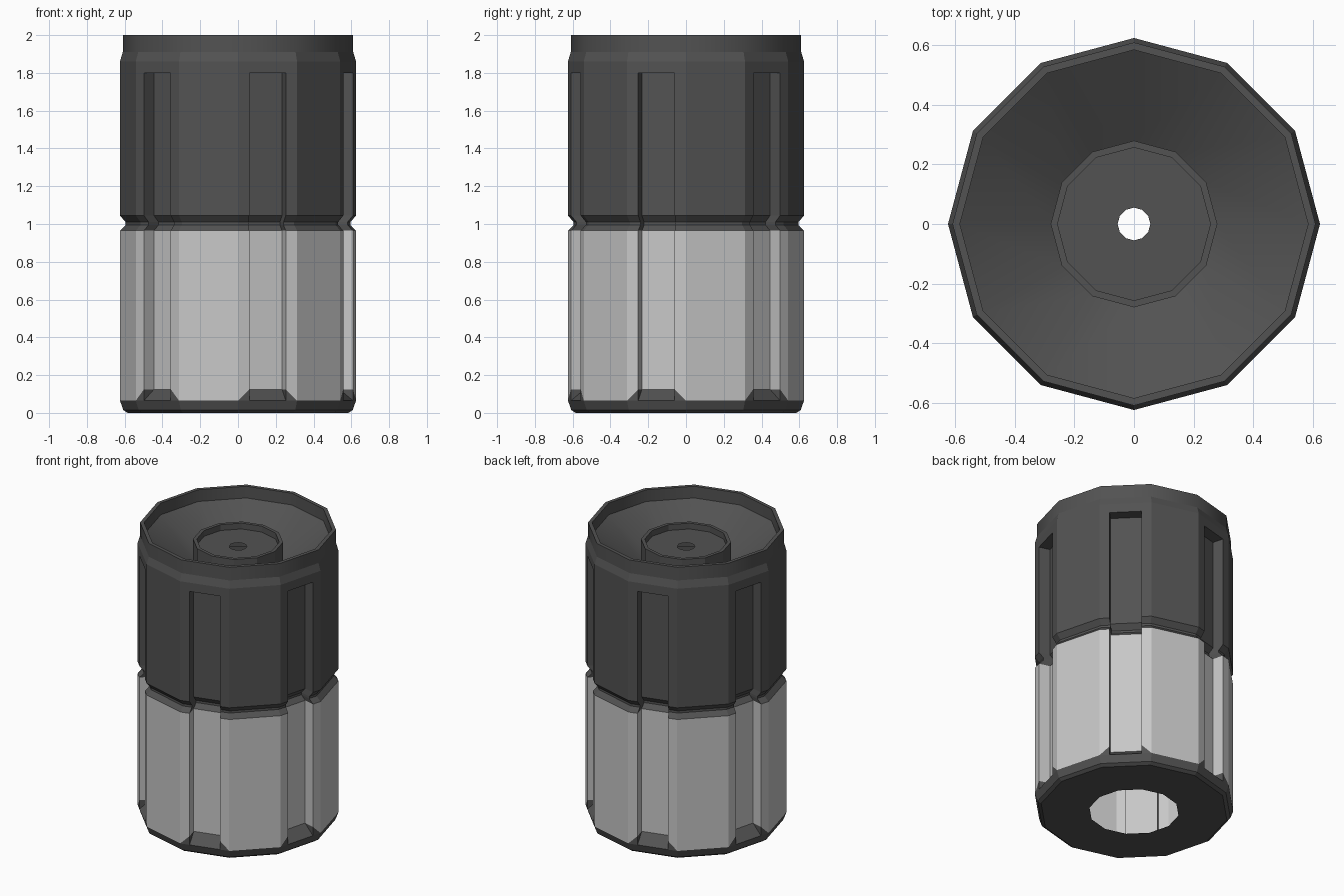
import bpy, bmesh, math

if "Cube" in bpy.data.objects:
    bpy.data.objects.remove(bpy.data.objects["Cube"])

R = 0.625          # main corner radius
HALF = 0.1         # half width of a groove
DEPTH = 0.075      # groove depth


def material(name, v):
    m = bpy.data.materials.new(name)
    m.diffuse_color = (v, v, v, 1)
    m.use_nodes = True
    m.node_tree.nodes["Principled BSDF"].inputs["Base Color"].default_value = m.diffuse_color
    return m


DARK = material("dark grey", 0.085)
LIGHT = material("light grey", 0.57)


def plain(r, z, sides=12):
    return [(r * math.cos(math.tau * i / sides), r * math.sin(math.tau * i / sides), z)
            for i in range(sides)]


def notched(r, z, depth=0.0, z_groove=None):
    """Twelve-sided outline with a groove in every second side."""
    zg = z if z_groove is None else z_groove
    k = r / R
    pts = []
    for i in range(12):
        a = math.tau * i / 12
        pts.append((r * math.cos(a), r * math.sin(a), z))
        if i % 2 == 1:
            c = a + math.pi / 12
            n = r * math.cos(math.pi / 12)
            for along, d in ((-HALF, 0), (-HALF, depth), (HALF, depth), (HALF, 0)):
                t, m = along * k, n - d
                pts.append((m * math.cos(c) - t * math.sin(c),
                            m * math.sin(c) + t * math.cos(c), zg))
    return pts


def loft(name, rings, light_bands=(), smooth_angle=None):
    """Join rings from bottom to top; listed bands get the light colour."""
    bm = bmesh.new()
    rows = [[bm.verts.new(p) for p in ring] for ring in rings]
    for b in range(len(rows) - 1):
        lo, hi = rows[b], rows[b + 1]
        n = len(lo)
        for i in range(n):
            j = (i + 1) % n
            f = bm.faces.new((lo[i], lo[j], hi[j], hi[i]))
            f.material_index = 1 if b in light_bands else 0
    bmesh.ops.remove_doubles(bm, verts=bm.verts, dist=1e-4)
    mesh = bpy.data.meshes.new(name)
    bm.to_mesh(mesh)
    bm.free()
    ob = bpy.data.objects.new(name, mesh)
    bpy.context.collection.objects.link(ob)
    mesh.materials.append(DARK)
    mesh.materials.append(LIGHT)
    if smooth_angle:
        bpy.ops.object.select_all(action='DESELECT')
        ob.select_set(True)
        bpy.context.view_layer.objects.active = ob
        bpy.ops.object.shade_smooth_by_angle(angle=math.radians(smooth_angle))
    return ob


# Lower shell: open base, chamfered foot, light grooved wall, dark waist
loft("lower_shell", [
    notched(0.28, 0),
    notched(0.585, 0),
    notched(0.607, 0.015),
    notched(R, 0.065),
    notched(R, 0.065, DEPTH, 0.125),
    notched(R, 0.965, DEPTH),
    notched(0.595, 0.995, DEPTH),
], light_bands=(4,))

# Upper shell: grooves end in a flat ledge, then a shoulder chamfer
loft("upper_shell", [
    notched(0.595, 0.995, DEPTH),
    notched(0.595, 1.01, DEPTH),
    notched(R, 1.045, DEPTH),
    notched(R, 1.8, DEPTH),
    notched(R, 1.8),
    notched(R, 1.86),
    notched(0.61, 1.91),
])

# Rim and the sloping dish inside it
loft("rim_and_dish", [
    plain(0.61, 1.91),
    plain(0.61, 2.0),
    plain(0.585, 2.0),
    plain(0.585, 1.92),
    plain(0.28, 1.73),
], smooth_angle=31)

# Central hub with a recessed disc and a small through hole
loft("hub", [
    plain(0.28, 1.73),
    plain(0.28, 1.9),
    plain(0.257, 1.9),
    plain(0.257, 1.86),
    plain(0.055, 1.86),
])
